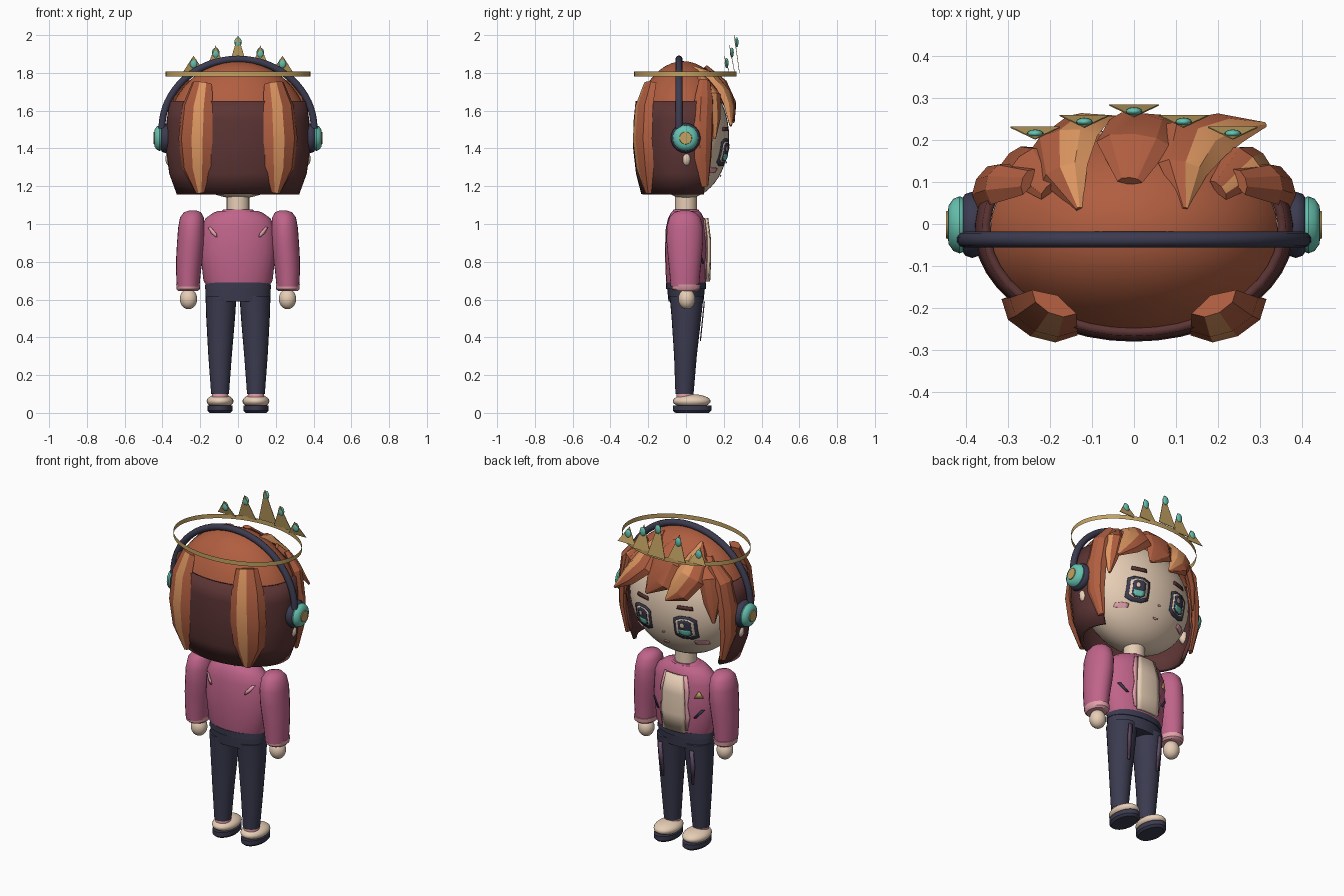
import bpy, bmesh, math
from mathutils import Matrix, Vector

if "Cube" in bpy.data.objects:
    bpy.data.objects.remove(bpy.data.objects["Cube"], do_unlink=True)


def material(name, hexcol):
    rgb = [int(hexcol[i:i + 2], 16) / 255 for i in (0, 2, 4)]
    col = [c / 12.92 if c < .04045 else ((c + .055) / 1.055) ** 2.4 for c in rgb] + [1]
    m = bpy.data.materials.new(name)
    m.use_nodes = True
    m.diffuse_color = col
    m.node_tree.nodes["Principled BSDF"].inputs["Base Color"].default_value = col
    return m


HAIR = material("auburn hair", "B05E40")
DARK = material("dark brown hair", "5C3434")
TAN = material("hair highlight", "DC9660")
NAVY = material("navy", "3B3B50")
PINK = material("jacket pink", "C0648A")
ROSE = material("light rose", "E3A0AA")
SKIN = material("cream skin", "EFD5BC")
GOLD = material("gold", "C2A262")
TEAL = material("teal", "66C2B0")
MAUVE = material("mauve", "65506A")


def finish(name, bm, mats, angle=40, solid=0):
    bmesh.ops.recalc_face_normals(bm, faces=bm.faces[:])
    me = bpy.data.meshes.new(name)
    bm.to_mesh(me)
    bm.free()
    for m in mats:
        me.materials.append(m)
    ob = bpy.data.objects.new(name, me)
    bpy.context.collection.objects.link(ob)
    if angle:
        bpy.ops.object.select_all(action='DESELECT')
        bpy.context.view_layer.objects.active = ob
        ob.select_set(True)
        bpy.ops.object.shade_smooth_by_angle(angle=math.radians(angle))
    if solid:
        mod = ob.modifiers.new("thickness", 'SOLIDIFY')
        mod.thickness, mod.offset = solid, 0
    return ob


def bridge(bm, rings, closed=True):
    faces = []
    for a, b in zip(rings, rings[1:]):
        n = len(a)
        for i in range(n if closed else n - 1):
            faces.append((i, bm.faces.new((a[i], a[(i + 1) % n], b[(i + 1) % n], b[i]))))
    return faces


def loft(name, rings, mat, seg=24, matrix=Matrix(), cap=True):
    """Rings of (cx, cy, z, rx, ry) joined into a closed body."""
    bm = bmesh.new()
    rows = [[bm.verts.new(matrix @ Vector((cx + rx * math.cos(k * math.tau / seg),
                                           cy + ry * math.sin(k * math.tau / seg), z)))
             for k in range(seg)] for cx, cy, z, rx, ry in rings]
    bridge(bm, rows)
    if cap:
        bm.faces.new(rows[0])
        bm.faces.new(rows[-1])
    return finish(name, bm, [mat])


def ball(name, loc, size, mat, seg=24, cut=None):
    bm = bmesh.new()
    bmesh.ops.create_uvsphere(bm, u_segments=seg, v_segments=max(8, seg * 2 // 3), radius=1,
                              matrix=Matrix.Translation(loc) @ Matrix.Diagonal((*size, 1)))
    if cut:
        bmesh.ops.bisect_plane(bm, geom=bm.verts[:] + bm.edges[:] + bm.faces[:],
                               plane_co=(0, 0, cut), plane_no=(0, 0, 1), clear_inner=True)
    return finish(name, bm, [mat])


def plate(name, rows, mat, surf, ofs=.006, cols=4, solid=.006):
    """Plate of (z, x_min, x_max) rows laid on a surface y = surf(x, z)."""
    bm = bmesh.new()
    grid = []
    for z, a, b in rows:
        xs = [a + (b - a) * i / cols for i in range(cols + 1)]
        grid.append([bm.verts.new((x, surf(x, z) + ofs, z)) for x in xs])
    bridge(bm, grid, closed=False)
    return finish(name, bm, [mat], solid=solid)


def disc_rows(cx, cz, rx, rz, lo=-1.0, hi=1.0, n=8):
    out = []
    for i in range(n + 1):
        t = lo + (hi - lo) * i / n
        w = rx * max(.45, min(1, 1.5 * (1 - t * t) ** .5))
        out.append((cz + t * rz, cx - w, cx + w))
    return out


SIDES = (("left", 1), ("right", -1))

# Legs, socks and shoes
for side, s in SIDES:
    loft(side + "_leg", [(s * .095, -.008, .1, .047, .048), (s * .095, -.003, .3, .062, .06),
                         (s * .092, .002, .5, .076, .078), (s * .09, .003, .62, .082, .09)], NAVY)
    loft(side + "_sock", [(s * .095, -.005, .07, .044, .045), (s * .095, -.005, .112, .043, .044)], ROSE)
    ball(side + "_shoe", (s * .095, .03, .062), (.071, .1, .037), SKIN)
    loft(side + "_sole", [(s * .095, .032, 0, .055, .088), (s * .095, .032, .012, .066, .102),
                          (s * .095, .032, .038, .066, .102)], NAVY)
    plate(side + "_leg_stripe", [(.38, s * .1 - .006, s * .1 + .006), (.5, s * .105 - .014, s * .105 + .014),
                                 (.59, s * .105 - .012, s * .105 + .012)], MAUVE,
          lambda x, z: .058 + (z - .3) * .1 + .004, cols=1)

# Hips and waistband
loft("hips", [(0, 0, .59, .172, .093), (0, 0, .66, .173, .1)], NAVY)
loft("waistband", [(0, 0, .655, .176, .105), (0, 0, .69, .172, .107)], NAVY)

# Jacket body
BODY = [(.67, .165, .1), (.70, .183, .106), (.85, .2, .112), (.98, .195, .107), (1.03, .172, .095),
        (1.06, .13, .08), (1.07, .1, .07)]
loft("jacket", [(0, 0, *r) for r in BODY], PINK)
loft("collar", [(0, 0, 1.06, .1, .075), (0, 0, 1.078, .075, .065)], PINK)


def torso_y(x, z):
    for (z0, a0, b0), (z1, a1, b1) in zip(BODY, BODY[1:]):
        if z <= z1:
            break
    t = max(0, min(1, (z - z0) / (z1 - z0)))
    a, b = a0 + (a1 - a0) * t, b0 + (b1 - b0) * t
    return b * math.sqrt(max(.02, 1 - (x / a) ** 2))


plate("shirt", [(.695, -.07, .07), (.8, -.075, .075), (.92, -.07, .07), (1.03, -.055, .055)],
      SKIN, torso_y, .014, 6, .018)
for side, s in SIDES:
    def mirrored(rows):
        return [(z, min(s * a, s * b), max(s * a, s * b)) for z, a, b in rows]
    plate(side + "_lapel", mirrored([(.71, .068, .084), (.79, .073, .098), (.86, .073, .088),
                                     (.94, .068, .094), (1.03, .053, .075)]), ROSE, torso_y, .008, 2)
    plate(side + "_pocket", mirrored([(.79, .115, .13), (.84, .155, .17)]), NAVY, torso_y, cols=1)
    plate(side + "_back_mark", mirrored([(.93, .11, .118), (.95, .115, .14), (.985, .145, .16)]), ROSE,
          lambda x, z: -torso_y(x, z), -.005, 2)
plate("badge", [(.91, -.165, -.12), (.95, -.145, -.14)], GOLD, torso_y, cols=1)

# Arms, cuffs and hands
ARM = [(.24, 1.072, .018, .02), (.241, 1.062, .045, .055), (.244, 1.035, .063, .082), (.246, .98, .071, .097),
       (.25, .9, .073, .096), (.256, .83, .071, .09), (.262, .75, .066, .082), (.264, .67, .06, .075)]
for side, s in SIDES:
    loft(side + "_sleeve", [(s * x, -.006, z, a, b) for x, z, a, b in ARM], PINK)
    loft(side + "_cuff", [(s * .265, 0, .645, .052, .062), (s * .264, 0, .655, .062, .074),
                          (s * .264, 0, .68, .063, .077)], ROSE)
    ball(side + "_hand", (s * .262, .004, .603), (.046, .045, .054), SKIN)

# Neck and head
loft("neck", [(0, 0, 1.05, .06, .058), (0, 0, 1.17, .06, .058)], SKIN)
ball("head", (0, 0, 1.46), (.34, .228, .325), SKIN, 40)


def face_y(x, z):
    return .228 * math.sqrt(max(.01, 1 - (x / .34) ** 2 - ((z - 1.46) / .325) ** 2))


# Face details
for side, s in SIDES:
    x = s * .14
    plate(side + "_eye_outline", disc_rows(x, 1.38, .064, .072), NAVY, face_y, .006, solid=.003)
    plate(side + "_eye_white", disc_rows(x, 1.382, .049, .055), SKIN, face_y, .010, solid=.003)
    plate(side + "_iris", disc_rows(x, 1.38, .036, .05), NAVY, face_y, .013, solid=.003)
    plate(side + "_iris_glow", disc_rows(x, 1.378, .03, .042, -1, -.2, 4), TEAL, face_y, .016, solid=.003)
    plate(side + "_eye_glint", disc_rows(x + .01, 1.398, .011, .014, n=4), SKIN, face_y, .018, solid=.003)
    plate(side + "_brow", [(1.492, x - .045, x + .045), (1.512, x - .04, x + .04)], DARK, face_y)
    plate(side + "_cheek", disc_rows(s * .205, 1.285, .032, .013), ROSE, face_y)
    ball(side + "_ear", (s * .355, .002, 1.345), (.03, .025, .04), SKIN, 16)
plate("nose", disc_rows(0, 1.325, .007, .005, n=4), ROSE, face_y)
plate("mouth", disc_rows(0, 1.255, .016, .005, n=4), ROSE, face_y)

# Hair dome and dark bob wrapped round the back and sides
ball("hair_dome", (0, -.015, 1.47), (.38, .262, .392), HAIR, 40, cut=1.64)
bm = bmesh.new()
rows = []
for z, rx, ry in [(1.65, .352, .245), (1.55, .368, .255), (1.4, .372, .258), (1.27, .355, .243), (1.16, .315, .215)]:
    arc = [math.radians(28 - 236 * k / 28) for k in range(29)]
    rows.append([bm.verts.new((rx * math.cos(a), -.012 + ry * math.sin(a), z)) for a in arc])
bridge(bm, rows, closed=False)
finish("hair_bob", bm, [DARK], solid=.02)

SECTION = [(-1, 0), (-.65, .75), (0, 1), (.6, .75), (1, 0), (0, -.6)]


def lock(name, path, s=1, stripe=()):
    """Ridged strand along (x, y, z, half width, height) points, following the head's curve."""
    pts = [Vector((s * p[0], p[1], p[2])) for p in path]
    bm = bmesh.new()
    rings = []
    for i, (p, q) in enumerate(zip(pts, path)):
        t = pts[min(i + 1, len(pts) - 1)] - pts[max(i - 1, 0)]
        n = Vector((p.x / .144, p.y / .068, (p.z - 1.45) / .16))
        u = t.cross(n).normalized() * s
        n = u.cross(t).normalized() * s
        if n.dot(Vector((p.x, p.y, p.z - 1.45))) < 0:
            n = -n
        rings.append([bm.verts.new(p + u * a * q[3] + n * b * q[4]) for a, b in SECTION])
    for i, f in bridge(bm, rings):
        f.material_index = 1 if i in stripe else 0
    bm.faces.new(rings[0])
    bm.faces.new(rings[-1])
    finish(name, bm, [HAIR, TAN], angle=22)


for side, s in SIDES:
    lock(side + "_back_lock", [(.19, -.185, 1.745, .06, .03), (.215, -.215, 1.62, .09, .045),
                               (.225, -.222, 1.45, .1, .05), (.22, -.21, 1.3, .085, .045),
                               (.2, -.195, 1.165, .025, .02)], s, (2,))
    lock(side + "_side_lock", [(.25, .1, 1.755, .035, .02), (.315, .095, 1.66, .055, .04),
                               (.345, .09, 1.5, .06, .035), (.345, .09, 1.35, .05, .03),
                               (.315, .1, 1.2, .02, .015)], s)

# Swept fringe
lock("fringe_right", [(-.13, .035, 1.83, .008, .01), (-.165, .12, 1.775, .06, .03), (-.165, .195, 1.69, .085, .035),
                      (-.12, .235, 1.61, .07, .03), (-.04, .25, 1.54, .008, .008)], 1, (2, 3))
lock("fringe_left", [(.12, .035, 1.83, .008, .01), (.115, .13, 1.78, .06, .03), (.145, .2, 1.69, .085, .035),
                     (.22, .225, 1.61, .06, .03), (.31, .235, 1.52, .008, .008)], 1, (2, 3))
lock("fringe_middle", [(-.01, .1, 1.83, .03, .015), (0, .19, 1.74, .09, .03), (.02, .235, 1.64, .085, .03),
                       (.09, .25, 1.55, .01, .008)])
lock("fringe_outer_right", [(-.2, .08, 1.78, .03, .015), (-.255, .14, 1.68, .06, .03),
                            (-.28, .15, 1.56, .05, .025), (-.29, .15, 1.43, .008, .008)])
lock("fringe_outer_left", [(.2, .08, 1.78, .03, .015), (.265, .14, 1.68, .06, .03),
                           (.29, .15, 1.56, .045, .025), (.3, .15, 1.45, .008, .008)], 1, (2,))

# Headphones
cu = bpy.data.curves.new("headband", 'CURVE')
cu.dimensions, cu.bevel_depth, cu.bevel_resolution = '3D', .019, 3
cu.use_fill_caps = True
sp = cu.splines.new('POLY')
sp.points.add(32)
for k, p in enumerate(sp.points):
    a = math.pi * k / 32
    p.co = (.403 * math.cos(a), -.037, 1.505 + .368 * math.sin(a), 1)
cu.materials.append(NAVY)
bpy.context.collection.objects.link(bpy.data.objects.new("headband", cu))
for side, s in SIDES:
    mx = Matrix.Translation((0, -.002, 1.455)) @ Matrix.Rotation(s * math.pi / 2, 4, 'Y')
    for part, mat, prof in (
            ("ear_pad", NAVY, [(.36, .055), (.367, .073), (.385, .079), (.402, .073), (.41, .06)]),
            ("ear_cup", TEAL, [(.405, .064), (.415, .068), (.43, .062), (.441, .046), (.443, .03)]),
            ("ear_disc", GOLD, [(.44, .034), (.447, .032)])):
        loft(side + "_" + part, [(0, 0, x, r, r) for x, r in prof], mat, 24, mx)

# Crown: thin oval band with five leaning spikes and gems
loft("crown_band", [(0, -.003, 1.782, .384, .271), (0, -.003, 1.808, .384, .271)], GOLD, 48, cap=False)
for i, (x, y, h) in enumerate([(-.235, .23, .09), (-.118, .258, .145), (0, .283, .2), (.118, .258, .145),
                               (.235, .23, .09)], 1):
    bm = bmesh.new()
    bm.faces.new([bm.verts.new(c) for c in ((x - .059, y, 1.8), (x + .059, y, 1.8), (x, y - .028, 1.8 + h))])
    finish("crown_spike_%d" % i, bm, [GOLD], angle=0, solid=.003)
    ball("crown_gem_%d" % i, (x, y - .015, 1.762 + h), (.02, .01, .027), TEAL, 12)
